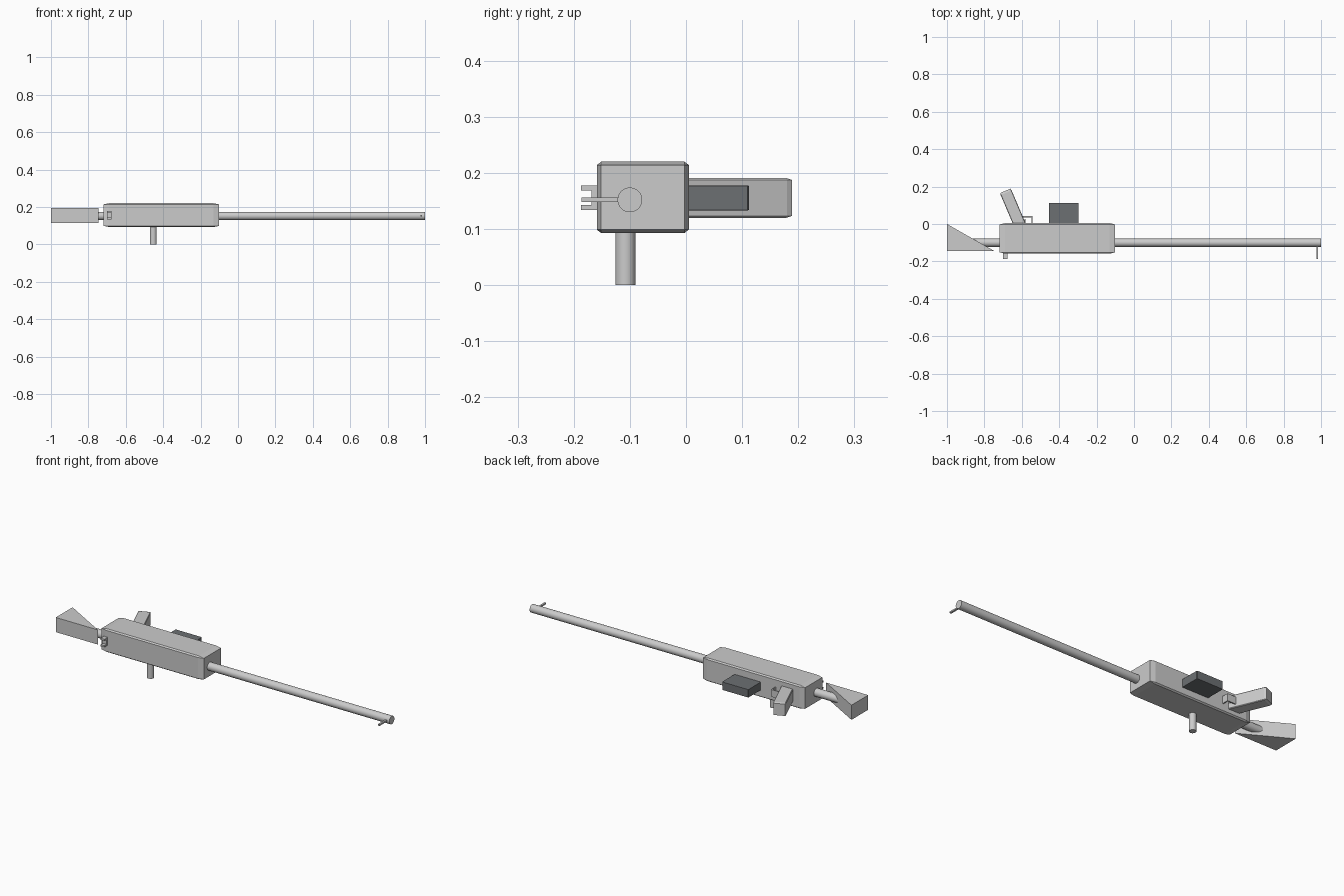
import bpy, bmesh, math
from mathutils import Matrix, Vector

if "Cube" in bpy.data.objects:
    bpy.data.objects.remove(bpy.data.objects["Cube"])


def finish(name, bm, mat=None, smooth=False):
    me = bpy.data.meshes.new(name)
    bmesh.ops.recalc_face_normals(bm, faces=bm.faces)
    bm.to_mesh(me)
    bm.free()
    ob = bpy.data.objects.new(name, me)
    bpy.context.collection.objects.link(ob)
    if mat:
        me.materials.append(mat)
    if smooth:
        bpy.context.view_layer.objects.active = ob
        ob.select_set(True)
        bpy.ops.object.shade_smooth_by_angle(angle=math.radians(35))
        ob.select_set(False)
    return ob


def box(name, lo, hi, bevel=0.0, turn=0.0, mat=None):
    """Box between two corners; the bevel is relative to each side length."""
    lo, hi = Vector(lo), Vector(hi)
    bm = bmesh.new()
    bmesh.ops.create_cube(bm, size=1)
    if bevel:
        bmesh.ops.bevel(bm, geom=bm.edges[:], offset=bevel, segments=1,
                        affect='EDGES', profile=0.5)
    bm.transform(Matrix.Translation((lo + hi) / 2)
                 @ Matrix.Rotation(turn, 4, 'Z')
                 @ Matrix.Diagonal((*(hi - lo), 1)))
    return finish(name, bm, mat)


def rod(name, a, b, r, sides=32):
    """Cylinder from point a to point b."""
    a, b = Vector(a), Vector(b)
    bm = bmesh.new()
    bmesh.ops.create_cone(bm, cap_ends=True, segments=sides, radius1=r,
                          radius2=r, depth=(b - a).length)
    q = Vector((0, 0, 1)).rotation_difference(b - a)
    bm.transform(Matrix.Translation((a + b) / 2) @ q.to_matrix().to_4x4())
    return finish(name, bm, smooth=True)


def prism(name, pts, z0, z1):
    """Flat xy outline raised from z0 to z1."""
    bm = bmesh.new()
    f = bm.faces.new([bm.verts.new((x, y, z0)) for x, y in pts])
    new = bmesh.ops.extrude_face_region(bm, geom=[f])['geom']
    bmesh.ops.translate(bm, vec=(0, 0, z1 - z0),
                        verts=[v for v in new if isinstance(v, bmesh.types.BMVert)])
    return finish(name, bm)


dark = bpy.data.materials.new("dark_grey")
dark.diffuse_color = (0.15, 0.16, 0.17, 1)
dark.use_nodes = True
dark.node_tree.nodes["Principled BSDF"].inputs["Base Color"].default_value = dark.diffuse_color

AY, AZ = -0.10, 0.152  # main axis

# body, long tube and rear tube
box("receiver", (-0.718, -0.159, 0.093), (-0.101, 0.005, 0.22), 0.047)
rod("barrel", (-0.15, AY, AZ), (1.0, AY, AZ), 0.022)
rod("stock_tube", (-0.92, AY, AZ), (-0.68, AY, AZ), 0.022)

# wedge stock
prism("stock", [(-1, 0), (-1, -0.145), (-0.745, -0.145)], 0.115, 0.195)

# slanted grip, its inner end buried in the body
box("grip", (-0.673, -0.053, 0.12), (-0.609, 0.187, 0.191), 0.047,
    turn=math.radians(23))

# guard strip
prism("trigger_guard", [(-0.60, 0.036), (-0.549, 0.036), (-0.549, 0.0),
                        (-0.543, 0.0), (-0.543, 0.042), (-0.60, 0.042)],
      0.136, 0.175)
box("trigger", (-0.585, 0.0, 0.150), (-0.579, 0.028, 0.160))

# dark box on the side
box("magazine", (-0.455, -0.01, 0.133), (-0.296, 0.112, 0.178), 0.02, mat=dark)

# side handle
rod("bolt_handle", (-0.453, -0.108, 0.0), (-0.453, -0.108, 0.12), 0.0178)

# sights
box("front_sight", (0.975, -0.186, 0.148), (0.985, -0.10, 0.156))
box("rear_sight_base", (-0.70, -0.168, 0.134), (-0.677, -0.155, 0.178))
for side, z in (("lower", 0.134), ("upper", 0.169)):
    box("rear_sight_" + side, (-0.70, -0.187, z), (-0.677, -0.16, z + 0.009))
